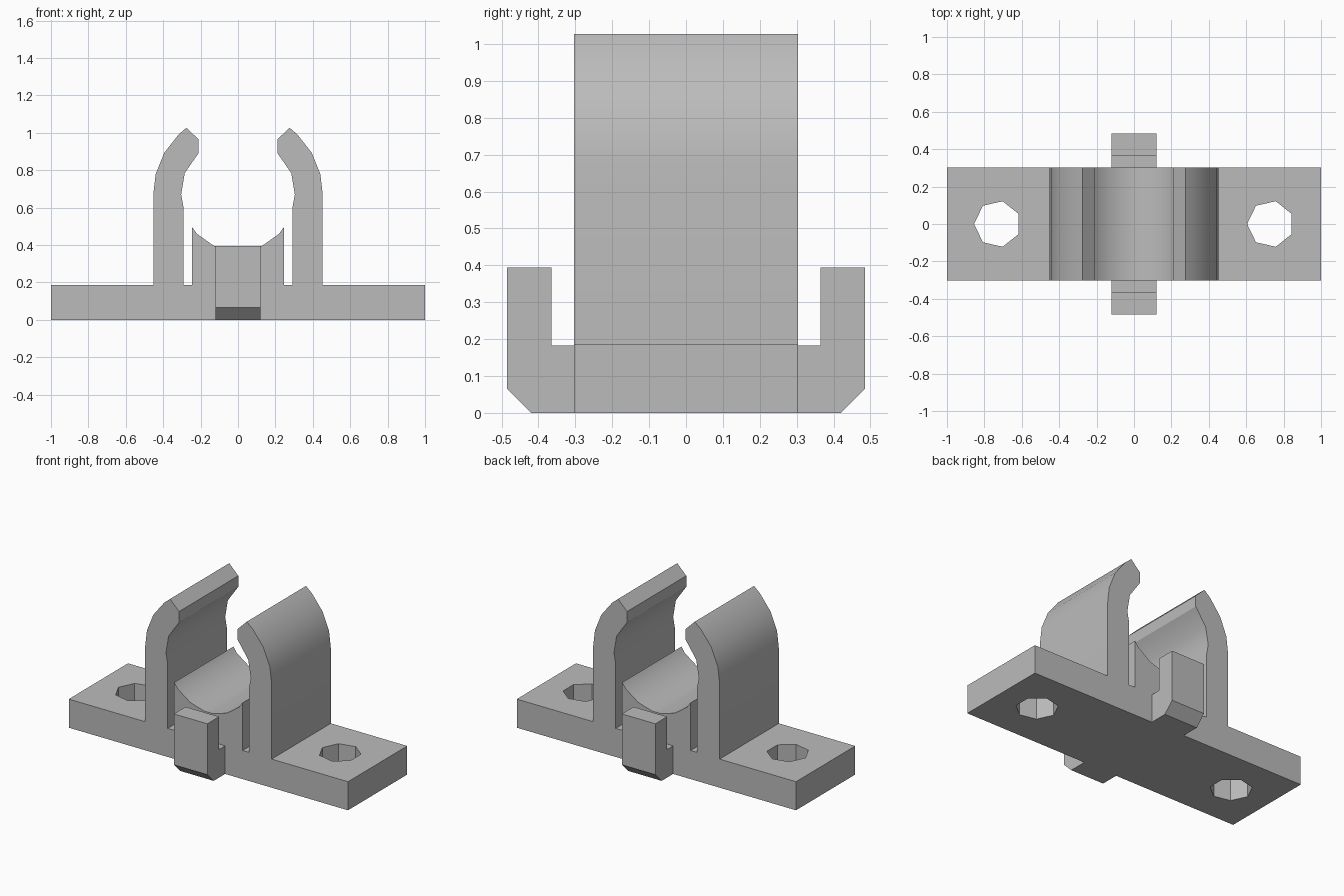
import bpy, bmesh
from math import cos, sin, pi, radians

old = bpy.data.objects.get("Cube")
if old:
    bpy.data.objects.remove(old, do_unlink=True)

GREY = (0.5, 0.5, 0.5, 1)
grey = bpy.data.materials.new("plain grey")
grey.use_nodes = True
grey.diffuse_color = GREY
grey.node_tree.nodes["Principled BSDF"].inputs["Base Color"].default_value = GREY

DEPTH = 0.303    # half depth of the body
PLATE = 0.185    # thickness of the base plate


def extrude(name, points, place, lo, hi):
    """Extrude a 2D profile from lo to hi; place maps (u, v, w) to xyz."""
    bm = bmesh.new()
    face = bm.faces.new([bm.verts.new(place(u, v, lo)) for u, v in points])
    new = bmesh.ops.extrude_face_region(bm, geom=[face])["geom"]
    a, b = place(0, 0, lo), place(0, 0, hi)
    shift = [q - p for p, q in zip(a, b)]
    bmesh.ops.translate(bm, vec=shift,
                        verts=[g for g in new if isinstance(g, bmesh.types.BMVert)])
    bmesh.ops.recalc_face_normals(bm, faces=bm.faces)
    mesh = bpy.data.meshes.new(name)
    bm.to_mesh(mesh)
    bm.free()
    mesh.materials.append(grey)
    obj = bpy.data.objects.new(name, mesh)
    bpy.context.collection.objects.link(obj)
    return obj


def activate(obj):
    bpy.ops.object.select_all(action="DESELECT")
    obj.select_set(True)
    bpy.context.view_layer.objects.active = obj


# Body: plate, curved clip arm, slot and saddle, as one mirrored profile
half = [
    (1, 0), (1, PLATE),
    (0.453, PLATE), (0.453, 0.67), (0.44, 0.78), (0.394, 0.893),
    (0.318, 0.99), (0.275, 1.027), (0.21, 0.963), (0.21, 0.892),
    (0.285, 0.784), (0.304, 0.67), (0.291, 0.6), (0.291, PLATE),
    (0.245, PLATE), (0.245, 0.495), (0.22, 0.46), (0.13, 0.396), (0.03, 0.367),
]
profile = half + [(-x, z) for x, z in reversed(half)]
body = extrude("clip_body", profile, lambda u, v, w: (u, w, v), -DEPTH, DEPTH)

# Seven-sided screw holes through both ends of the plate
for cx in (-0.73, 0.73):
    ring = [(cx + 0.125 * cos(pi + 2 * pi * k / 7), 0.125 * sin(pi + 2 * pi * k / 7))
            for k in range(7)]
    cutter = extrude("hole_cutter", ring, lambda u, v, w: (u, v, w), -0.1, 0.3)
    cutter.hide_render = True
    activate(body)
    cut = body.modifiers.new("screw_hole", "BOOLEAN")
    cut.operation = "DIFFERENCE"
    cut.solver = "EXACT"
    cut.object = cutter
    bpy.ops.object.modifier_apply(modifier=cut.name)
    bpy.data.objects.remove(cutter, do_unlink=True)

activate(body)
bpy.ops.object.shade_smooth_by_angle(angle=radians(30))

# Hooks with a chamfered lower edge on the front and back
hook = [(DEPTH, 0), (0.42, 0), (0.485, 0.065), (0.485, 0.394),
        (0.365, 0.394), (0.365, 0.182), (DEPTH, 0.182)]
for name, side in (("front_hook", -1), ("back_hook", 1)):
    extrude(name, hook, lambda u, v, w: (w, side * u, v), -0.12, 0.12)
